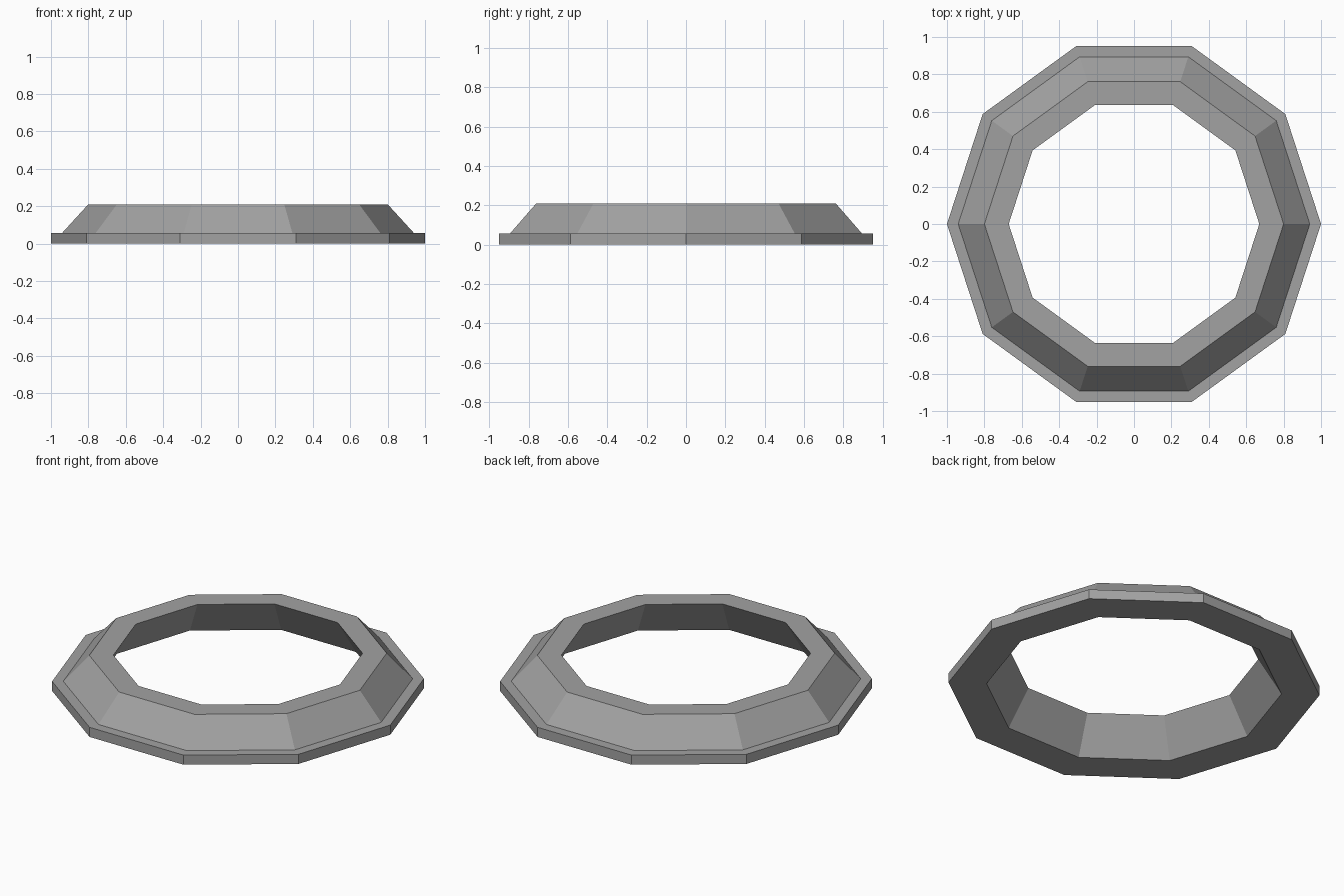
import bpy, bmesh
from math import cos, sin, tau

# Remove the default cube
cube = bpy.data.objects.get("Cube")
if cube:
    bpy.data.objects.remove(cube, do_unlink=True)

SIDES = 10

# Plain grey surface
grey = bpy.data.materials.new("grey")
grey.use_nodes = True
colour = (0.36, 0.36, 0.36, 1)
grey.diffuse_color = colour
grey.node_tree.nodes["Principled BSDF"].inputs["Base Color"].default_value = colour


def lathe_ring(name, profile, material):
    """Sweep a closed (radius, height) profile around z into a faceted ring."""
    bm = bmesh.new()
    loops = [[bm.verts.new((r * cos(tau * i / SIDES), r * sin(tau * i / SIDES), z))
              for r, z in profile] for i in range(SIDES)]
    n = len(profile)
    for i, a in enumerate(loops):
        b = loops[(i + 1) % SIDES]
        for j in range(n):
            k = (j + 1) % n
            bm.faces.new((a[j], b[j], b[k], a[k]))
    bmesh.ops.recalc_face_normals(bm, faces=bm.faces)
    mesh = bpy.data.meshes.new(name)
    bm.to_mesh(mesh)
    bm.free()
    mesh.materials.append(material)
    obj = bpy.data.objects.new(name, mesh)
    bpy.context.collection.objects.link(obj)
    return obj


# Ring: thin outer lip, sloped outer wall, flat top, inner wall flaring downward
lathe_ring("ring", [
    (1.0, 0.0), (1.0, 0.057),
    (0.94, 0.057), (0.80, 0.21),
    (0.67, 0.21), (0.795, 0.0),
], grey)
